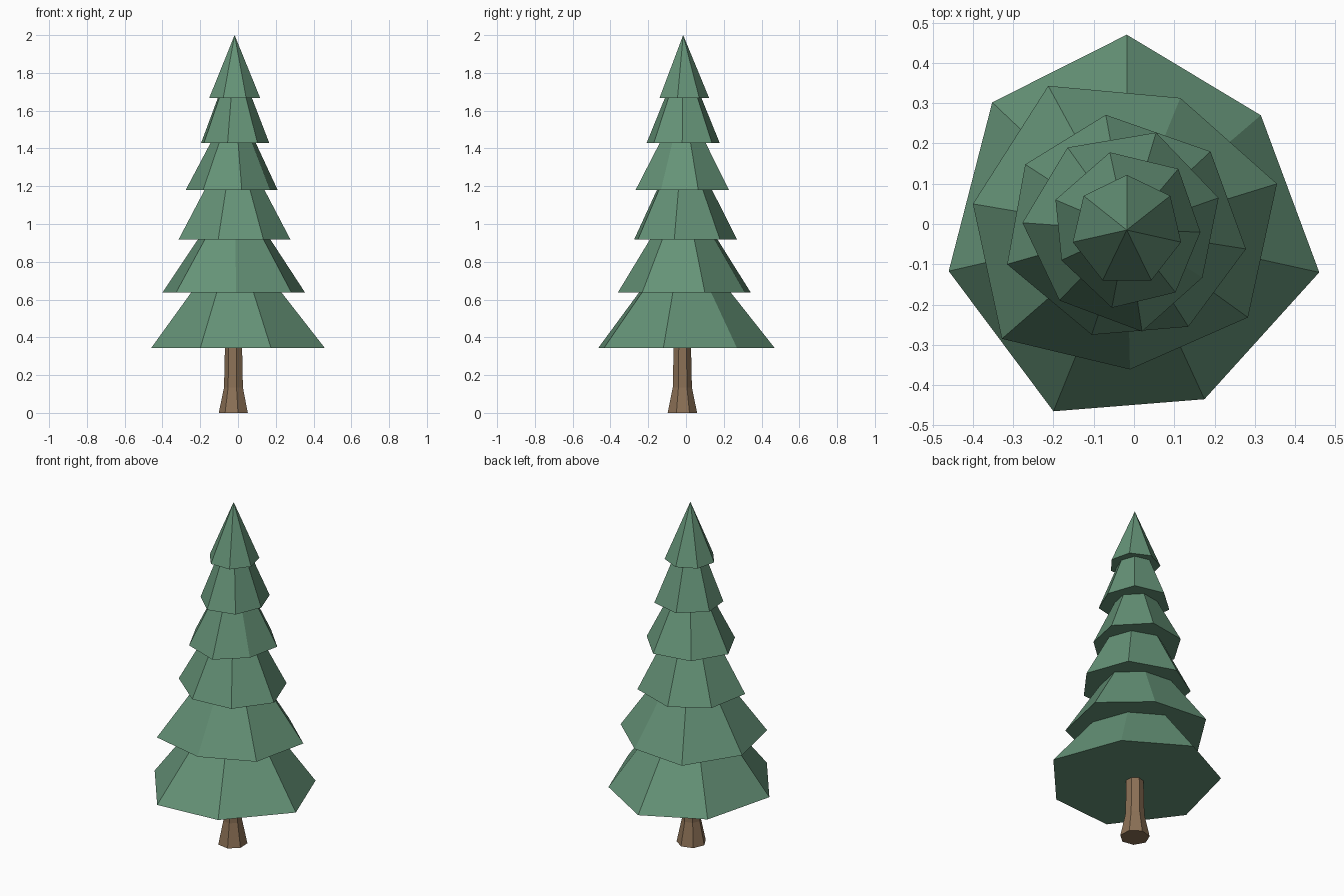
import bpy
import math

if "Cube" in bpy.data.objects:
    bpy.data.objects.remove(bpy.data.objects["Cube"])


def material(name, rgb):
    mat = bpy.data.materials.new(name)
    mat.diffuse_color = (*rgb, 1.0)
    mat.use_nodes = True
    mat.node_tree.nodes["Principled BSDF"].inputs["Base Color"].default_value = mat.diffuse_color
    return mat


green = material("needle green", (0.130, 0.290, 0.185))
brown = material("bark brown", (0.262, 0.165, 0.093))

CX, CY = -0.018, -0.015   # trunk axis


def loft(name, rings, mat, tip=None):
    """Skin a stack of equal-sized rings, closed by a cap or a pointed tip."""
    n = len(rings[0])
    verts = [v for ring in rings for v in ring]
    faces = [tuple(reversed(range(n)))]
    for r in range(len(rings) - 1):
        for i in range(n):
            j = (i + 1) % n
            faces.append((r * n + i, r * n + j, (r + 1) * n + j, (r + 1) * n + i))
    last = (len(rings) - 1) * n
    if tip:
        verts.append(tip)
        faces += [(last + i, last + (i + 1) % n, len(verts) - 1) for i in range(n)]
    else:
        faces.append(tuple(range(last, last + n)))
    mesh = bpy.data.meshes.new(name)
    mesh.from_pydata(verts, [], faces)
    mesh.materials.append(mat)
    mesh.update()
    obj = bpy.data.objects.new(name, mesh)
    bpy.context.collection.objects.link(obj)
    return obj


# Flared seven-sided trunk
def circle(radius, z, sides=7, phase=math.radians(183)):
    steps = [phase + math.tau * i / sides for i in range(sides)]
    return [(-0.022 + radius * math.cos(a), -0.02 + radius * math.sin(a), z) for a in steps]


loft("trunk", [circle(0.08, 0.0), circle(0.052, 0.135), circle(0.047, 0.36)], brown)

# Branch tiers: base height, taper at the next tier's base, irregular outline (clockwise)
tiers = [
    (0.343, 0.52, [(-0.018, 0.47), (0.315, 0.27), (0.46, -0.12), (0.175, -0.435),
                   (-0.20, -0.465), (-0.46, -0.117), (-0.352, 0.302)]),
    (0.637, 0.51, [(-0.213, 0.343), (0.115, 0.313), (0.355, 0.10), (0.283, -0.232),
                   (-0.01, -0.361), (-0.328, -0.285), (-0.40, 0.05)]),
    (0.917, 0.535, [(-0.07, 0.271), (0.19, 0.18), (0.278, -0.062), (0.135, -0.255),
                    (-0.105, -0.275), (-0.315, -0.10), (-0.27, 0.148)]),
    (1.18, 0.49, [(0.055, 0.227), (0.21, 0.065), (0.17, -0.133), (0.02, -0.267),
                  (-0.185, -0.19), (-0.277, 0.003), (-0.165, 0.19)]),
    (1.43, 0.50, [(-0.06, 0.178), (0.11, 0.137), (0.165, -0.02), (0.103, -0.17),
                  (-0.055, -0.208), (-0.18, -0.09), (-0.195, 0.06)]),
    (1.668, 0.0, [(-0.018, 0.122), (0.09, 0.07), (0.117, -0.045), (0.043, -0.14),
                  (-0.078, -0.14), (-0.152, -0.045), (-0.125, 0.07)]),
]

for i, (z, taper, outline) in enumerate(tiers):
    outline = outline[::-1]
    base = [(x, y, z) for x, y in outline]
    name = f"branch_tier_{i + 1}"
    if i == len(tiers) - 1:
        loft(name, [base], green, tip=(CX, CY, 2.0))
    else:
        # Extend each tier slightly into the one above
        rise = tiers[i + 1][0] - z
        grow = 1 + 0.02 / rise
        s = 1 - (1 - taper) * grow
        top = [(CX + (x - CX) * s, CY + (y - CY) * s, z + rise * grow) for x, y in outline]
        loft(name, [base, top], green)
